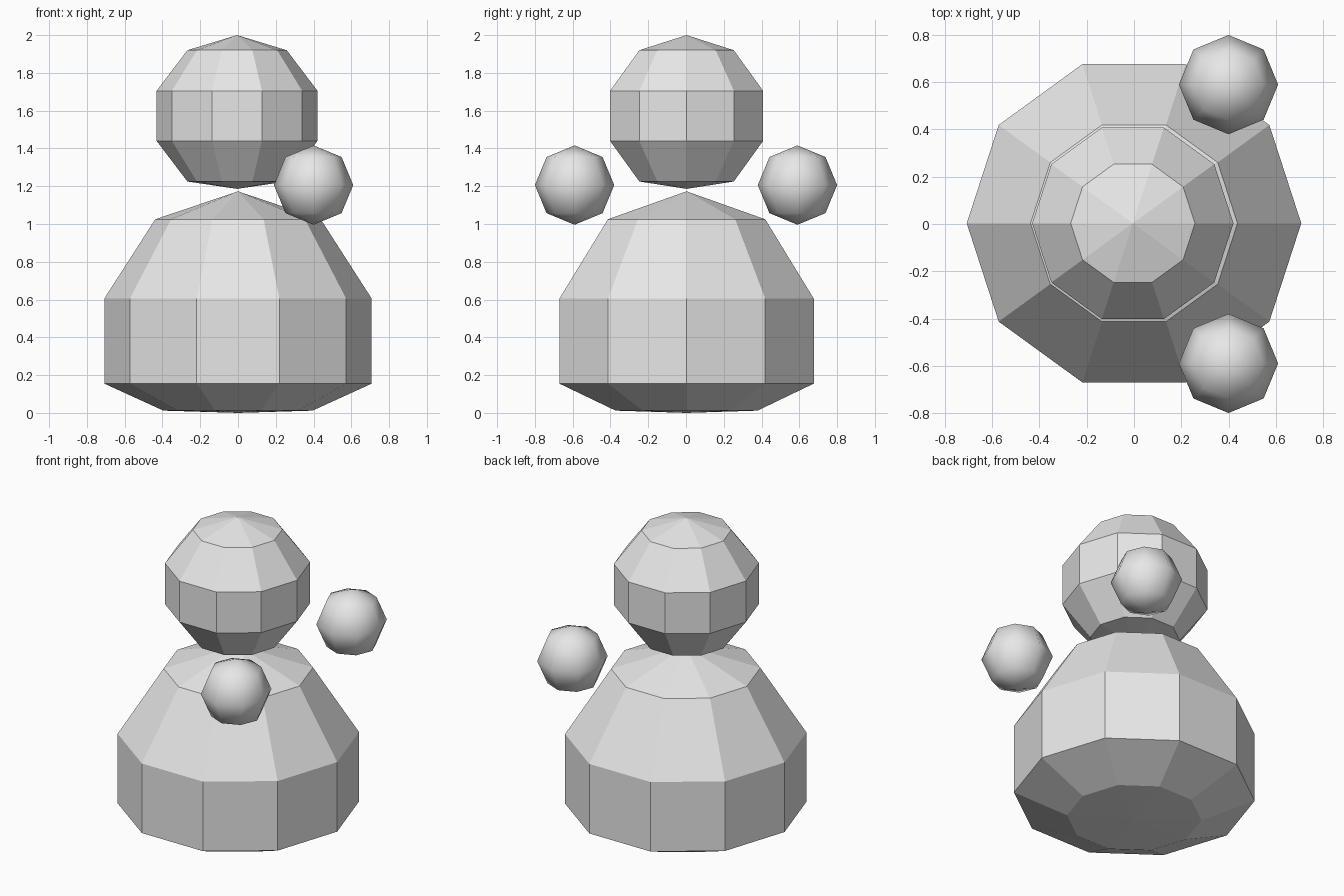
import bpy
import bmesh
import math

cube = bpy.data.objects.get("Cube")
if cube:
    bpy.data.objects.remove(cube, do_unlink=True)

# One pale grey for every part
grey = bpy.data.materials.new("pale grey")
grey.use_nodes = True
colour = (0.8, 0.8, 0.8, 1.0)
grey.diffuse_color = colour
grey.node_tree.nodes["Principled BSDF"].inputs["Base Color"].default_value = colour


def add_object(name, bm, location, smooth=False):
    bmesh.ops.recalc_face_normals(bm, faces=bm.faces)
    for face in bm.faces:
        face.smooth = smooth
    mesh = bpy.data.meshes.new(name)
    bm.to_mesh(mesh)
    bm.free()
    mesh.materials.append(grey)
    obj = bpy.data.objects.new(name, mesh)
    obj.location = location
    bpy.context.collection.objects.link(obj)
    return obj


def lathe(name, bottom, rings, top, location, sides=10):
    """Faceted solid: (radius, height) rings closed by shallow end cones."""
    bm = bmesh.new()
    loops = [[bm.verts.new((r * math.cos(i * math.tau / sides),
                            r * math.sin(i * math.tau / sides), z))
              for i in range(sides)] for r, z in rings]
    low, high = bm.verts.new((0, 0, bottom)), bm.verts.new((0, 0, top))
    for i in range(sides):
        j = (i + 1) % sides
        bm.faces.new((low, loops[0][j], loops[0][i]))
        bm.faces.new((high, loops[-1][i], loops[-1][j]))
        for a, b in zip(loops, loops[1:]):
            bm.faces.new((a[i], a[j], b[j], b[i]))
    return add_object(name, bm, location)


# Wide faceted body
lathe("body", 0.0, [(0.395, 0.012), (0.708, 0.155), (0.708, 0.605), (0.438, 1.025)],
      1.173, (0, 0.003, 0))

# Faceted head floating just above the body
lathe("head", 1.186, [(0.263, 1.225), (0.426, 1.44), (0.426, 1.705), (0.263, 1.92)],
      2.0, (-0.005, 0.003, 0))

# Smooth-shaded hands, one on each side
for name, side in (("front_hand", -1), ("back_hand", 1)):
    bm = bmesh.new()
    bmesh.ops.create_uvsphere(bm, u_segments=8, v_segments=4, radius=0.21)
    add_object(name, bm, (0.4, side * 0.59, 1.206), smooth=True)
